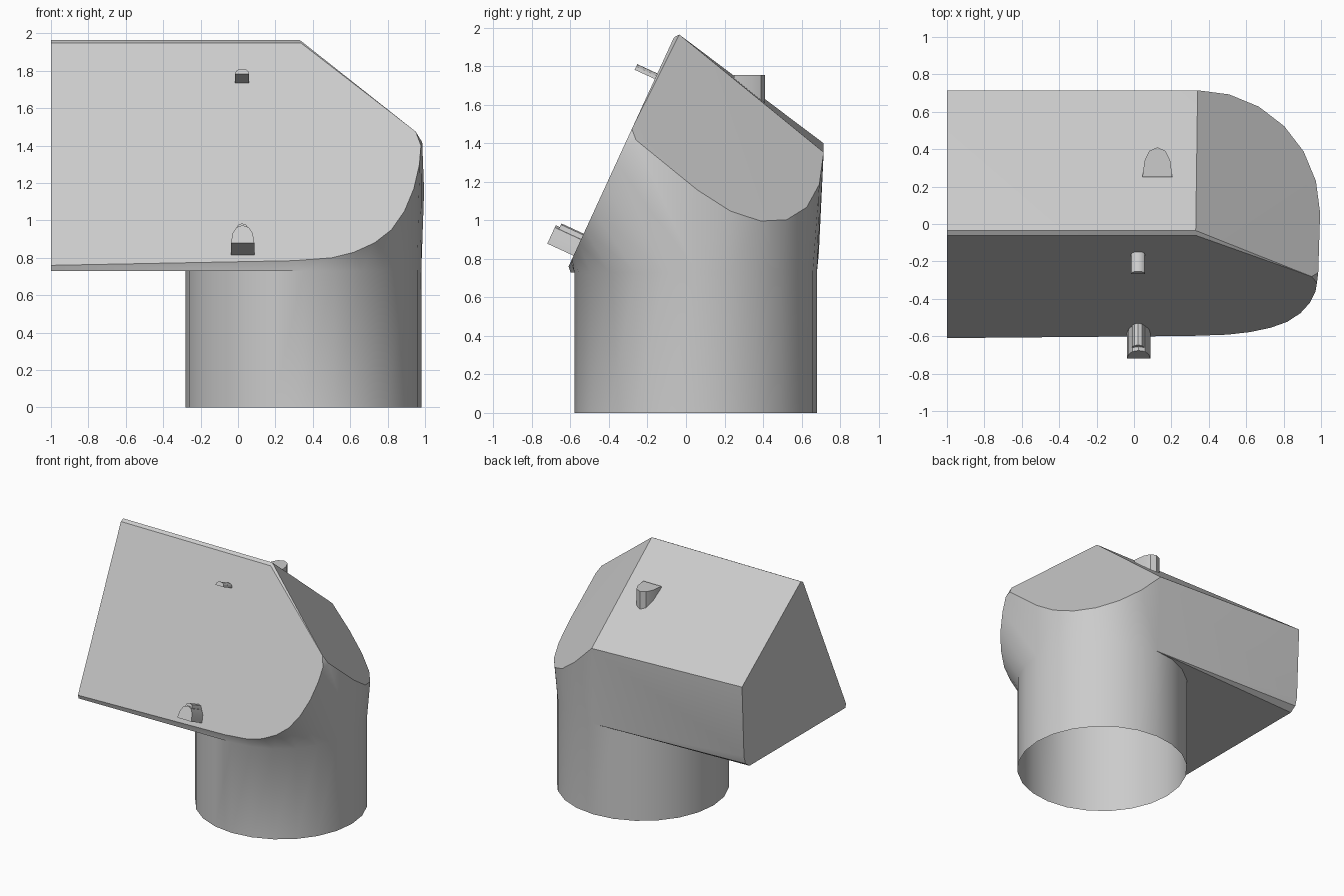
import bpy, bmesh, math
from mathutils import Matrix, Vector

if "Cube" in bpy.data.objects:
    bpy.data.objects.remove(bpy.data.objects["Cube"])

SEG = 24
BASE_Z = 0.73            # height where the tube meets the head


def front_y(z):          # tilted front plane
    return -0.61 + 0.46 * (z - 0.76)


def facet_z(x, y):       # sloped cut on the top right corner
    return 1.965 - 1.08 * (x - 0.33) - 0.78 * (y + 0.055)


def ring_pt(i, r, z, cx=0.35, cy=0.05):
    a = 2 * math.pi * i / SEG
    return (cx + r * math.cos(a), cy + r * math.sin(a), z)


def finish(bm, name, angle=32):
    bmesh.ops.recalc_face_normals(bm, faces=bm.faces)
    me = bpy.data.meshes.new(name)
    bm.to_mesh(me)
    bm.free()
    ob = bpy.data.objects.new(name, me)
    bpy.context.collection.objects.link(ob)
    bpy.ops.object.select_all(action='DESELECT')
    ob.select_set(True)
    bpy.context.view_layer.objects.active = ob
    bpy.ops.object.shade_smooth_by_angle(angle=math.radians(angle))
    return ob


# Head: hull of left end profile, rounded right wall and front face outline
q = SEG // 4
left_profile = [(-0.60, BASE_Z), (front_y(0.76), 0.76), (front_y(1.95), 1.95),
                (-0.035, 1.965), (0.715, 1.40), (0.69, 0.83), (0.67, 0.765), (0.62, BASE_Z)]
pts = [(-1, y, z) for y, z in left_profile]
pts += [ring_pt(i, 0.63, BASE_Z) for i in range(-q, q + 1)]
for i in range(-1, q + 1):                       # upper edge of the rounded wall
    x, y, _ = ring_pt(i, 0.655, 0, 0.34, 0.06)
    pts.append((x, y, facet_z(x, y)))
pts.append((0.985, -0.26, facet_z(0.985, -0.26)))
pts += [(x, front_y(z), z) for x, z in
        [(0.3, 0.785), (0.5, 0.80), (0.62, 0.83), (0.73, 0.88), (0.82, 0.95), (0.89, 1.05),
         (0.94, 1.17), (0.97, 1.30), (0.978, 1.40), (0.95, 1.475), (0.335, 1.95)]]
pts.append((0.33, -0.035, 1.965))

bm = bmesh.new()
for p in pts:
    bm.verts.new(p)
res = bmesh.ops.convex_hull(bm, input=bm.verts[:])
loose = [v for v in bm.verts if not v.link_faces]
bmesh.ops.delete(bm, geom=loose, context='VERTS')

# Open the underside above the tube, keep only the overhanging left part
under = [f for f in bm.faces if all(abs(v.co.z - BASE_Z) < 1e-4 for v in f.verts)]
bmesh.ops.delete(bm, geom=under, context='FACES')
over = [(-1, -0.60, BASE_Z), (-1, 0.62, BASE_Z)]
over += [ring_pt(i, 0.63, BASE_Z) for i in range(q, 3 * q + 1)]
bm.faces.new([bm.verts.new(p) for p in over])

# Tube: open at the bottom
low = [bm.verts.new(ring_pt(i, 0.63, 0)) for i in range(SEG)]
top = [bm.verts.new(ring_pt(i, 0.63, BASE_Z)) for i in range(SEG)]
for i in range(SEG):
    j = (i + 1) % SEG
    bm.faces.new((low[i], low[j], top[j], top[i]))
bmesh.ops.remove_doubles(bm, verts=bm.verts[:], dist=0.001)
bmesh.ops.dissolve_limit(bm, angle_limit=math.radians(0.5), verts=bm.verts[:], edges=bm.edges[:])
finish(bm, "pipe_hood")


# Pegs: arch-shaped prisms
def peg(name, frame, cx, s, w, h, n0, n1):
    arch = [(-0.5, 0), (0.5, 0), (0.43, 0.55), (0.27, 0.88), (0, 1),
            (-0.27, 0.88), (-0.43, 0.55)]
    bm = bmesh.new()
    f = bm.faces.new([bm.verts.new((cx + a * w, s + b * h, n0)) for a, b in arch])
    ext = bmesh.ops.extrude_face_region(bm, geom=[f])
    for v in ext['geom']:
        if isinstance(v, bmesh.types.BMVert):
            v.co.z = n1
    bm.transform(frame)
    finish(bm, name)


d = Vector((0, 0.46, 1)).normalized()            # up along the front plane
tilt = Matrix(((1, 0, 0, 0), (0, d.y, -d.z, -0.61), (0, d.z, d.y, 0.76), (0, 0, 0, 1)))
peg("lower_peg", tilt, 0.025, 0.062, 0.125, 0.105, -0.03, 0.15)
peg("lower_pin", tilt, 0.022, 0.13, 0.075, 0.058, -0.03, 0.127)
peg("upper_pin", tilt, 0.022, 1.072, 0.075, 0.032, -0.03, 0.115)
peg("back_peg", Matrix.Identity(4), 0.125, 0.25, 0.16, 0.16, 1.55, 1.755)
